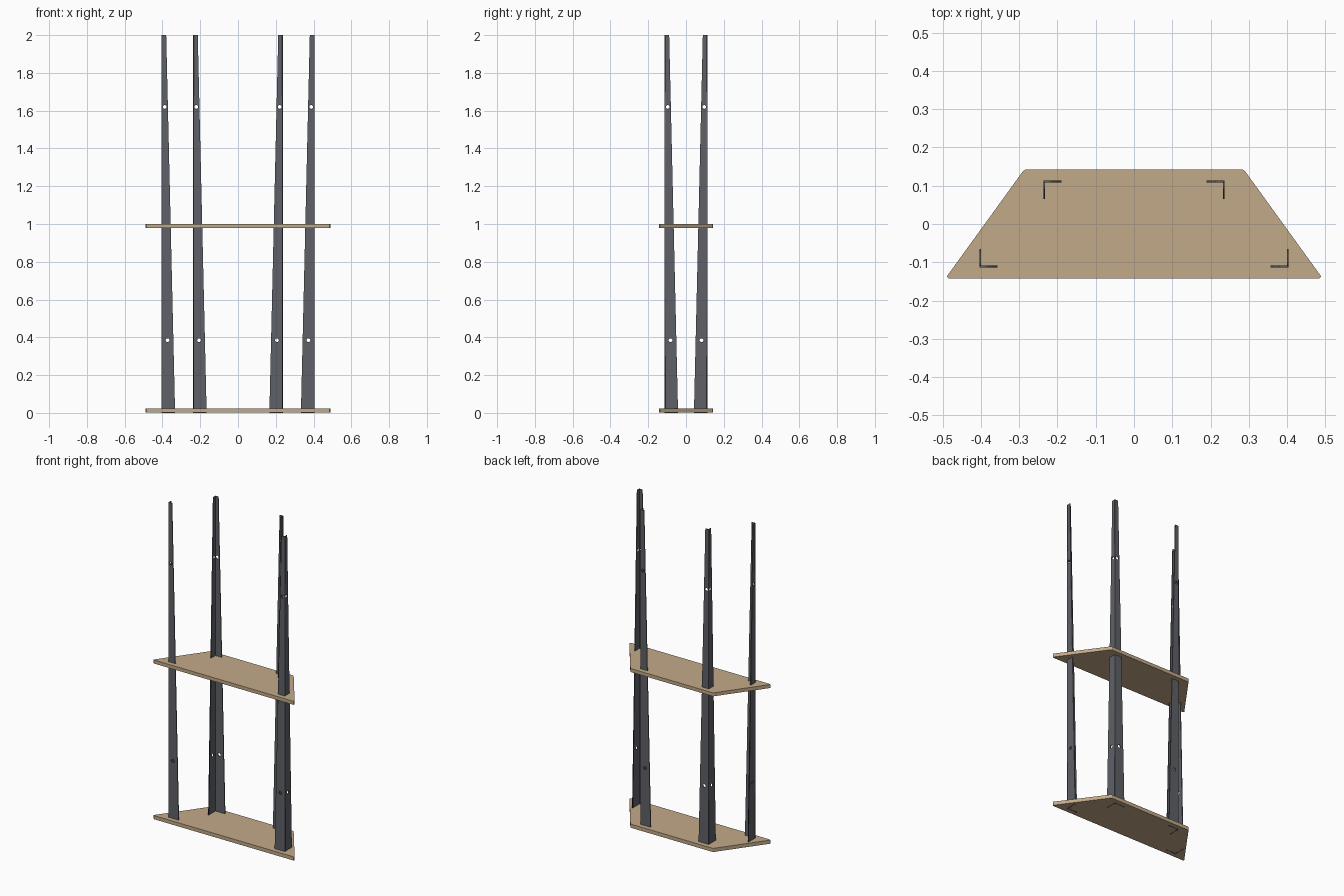
import bpy, bmesh, math
from mathutils import Vector

if "Cube" in bpy.data.objects:
    bpy.data.objects.remove(bpy.data.objects["Cube"])

T = 0.005          # sheet thickness of the posts
H = 2.0            # post height
HALF_D = 0.113     # post corner distance from the centre in y


def material(name, rgb):
    m = bpy.data.materials.new(name)
    m.diffuse_color = (*rgb, 1)
    m.use_nodes = True
    m.node_tree.nodes["Principled BSDF"].inputs["Base Color"].default_value = m.diffuse_color
    return m


steel = material("dark grey metal", (0.115, 0.12, 0.135))
wood = material("light wood", (0.54, 0.40, 0.25))


def add_object(name, bm, mat):
    bmesh.ops.recalc_face_normals(bm, faces=bm.faces[:])
    me = bpy.data.meshes.new(name)
    bm.to_mesh(me)
    bm.free()
    me.materials.append(mat)
    ob = bpy.data.objects.new(name, me)
    bpy.context.collection.objects.link(ob)
    return ob


def width(z):
    return 0.071 - 0.0235 * z


def arm_mesh(u0):
    """Tapered sheet with two bolt holes, drawn in (u, z) and extruded."""
    loops = [[(u0, 0), (width(0), 0), (width(H), H), (u0, H)]]
    for z in (0.385, 1.62):
        c = width(z) / 2
        loops.append([(c + 0.01 * math.cos(a), z + 0.01 * math.sin(a))
                      for a in (i * math.tau / 16 for i in range(16))])
    cu = bpy.data.curves.new("arm_profile", 'CURVE')
    cu.dimensions = '2D'
    cu.fill_mode = 'BOTH'
    cu.extrude = T / 2
    for pts in loops:
        sp = cu.splines.new('POLY')
        sp.points.add(len(pts) - 1)
        for p, (u, z) in zip(sp.points, pts):
            p.co = (u, z, 0, 1)
        sp.use_cyclic_u = True
    tmp = bpy.data.objects.new("arm_profile", cu)
    bpy.context.collection.objects.link(tmp)
    bpy.context.view_layer.update()
    dg = bpy.context.evaluated_depsgraph_get()
    me = bpy.data.meshes.new_from_object(tmp.evaluated_get(dg))
    bpy.data.objects.remove(tmp)
    return me


# Angle posts: two tapered arms meeting at the outer corner
arm_x, arm_y = arm_mesh(0), arm_mesh(T)
for row, half_w, sy in (("front", 0.404, -1), ("back", 0.237, 1)):
    for side, sx in (("left", -1), ("right", 1)):
        bm = bmesh.new()
        for me, along_x in ((arm_x, True), (arm_y, False)):
            start = len(bm.verts)
            bm.from_mesh(me)
            bm.verts.ensure_lookup_table()
            for v in bm.verts[start:]:
                u, z, w = v.co.x, v.co.y, v.co.z + T / 2
                dx, dy = (u, w) if along_x else (w, u)
                v.co = Vector((sx * (half_w - dx), sy * (HALF_D - dy), z))
        bmesh.ops.remove_doubles(bm, verts=bm.verts[:], dist=1e-5)
        add_object(f"{row}_{side}_post", bm, steel)

# Trapezoid shelves with slightly clipped corners
half = [(0.484, -0.142), (0.489, -0.137), (0.290, 0.138), (0.284, 0.142)]
outline = half + [(-x, y) for x, y in reversed(half)]
for name, z0, z1 in (("bottom_shelf", 0.001, 0.024), ("middle_shelf", 0.978, 1.0)):
    bm = bmesh.new()
    face = bm.faces.new([bm.verts.new((x, y, z0)) for x, y in outline])
    ext = bmesh.ops.extrude_face_region(bm, geom=[face], use_keep_orig=True)
    for v in (g for g in ext["geom"] if isinstance(g, bmesh.types.BMVert)):
        v.co.z = z1
    add_object(name, bm, wood)
